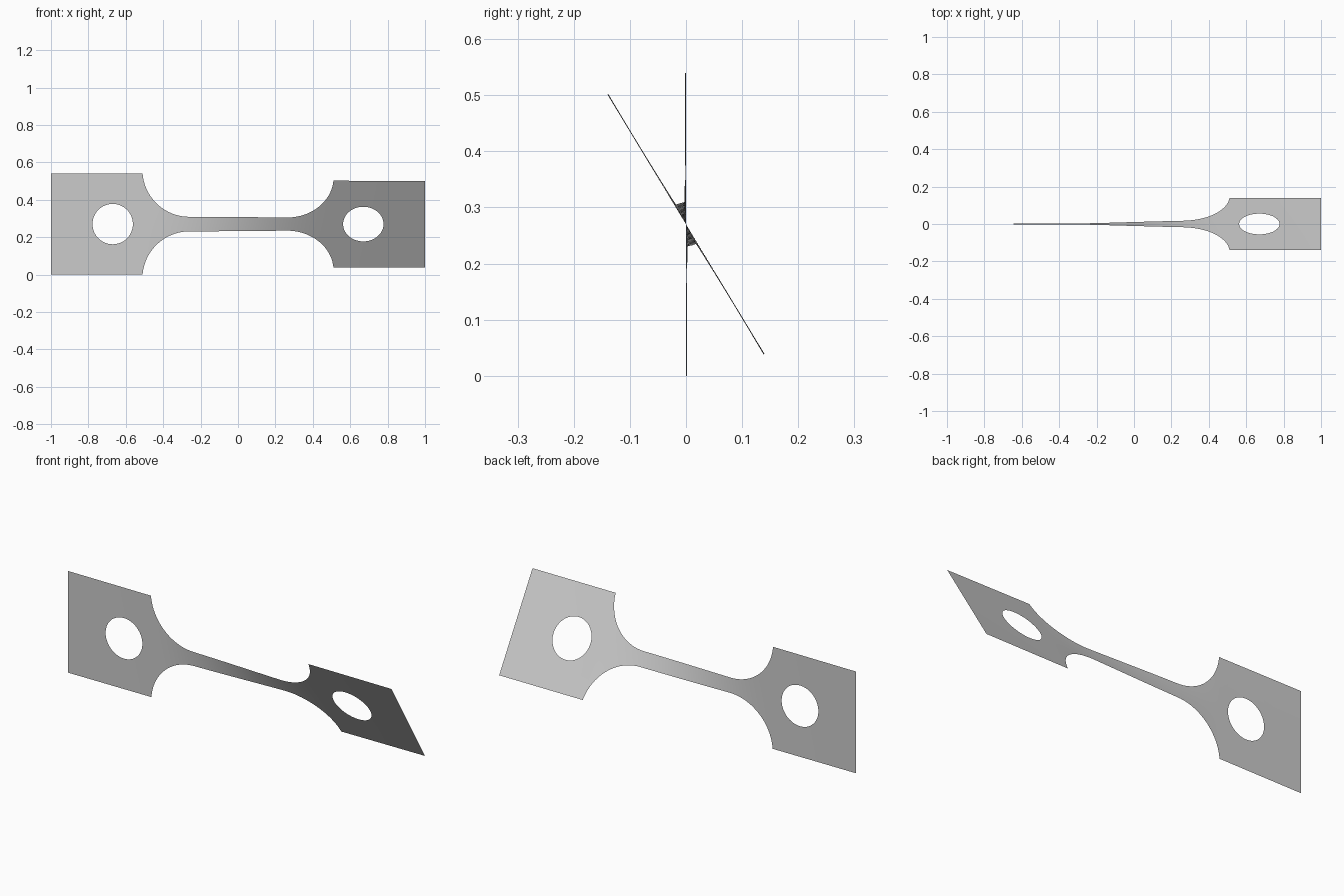
import bpy
import bmesh
from math import sin, cos, acos, sqrt, radians, pi

cube = bpy.data.objects.get("Cube")
if cube:
    bpy.data.objects.remove(cube, do_unlink=True)

HALF_H, NECK_H, MID_Z = 0.27, 0.039, 0.27
HOLE_X, HOLE_R = 0.67, 0.108
FIL_X, FIL_R = 0.26, 0.251
FIL_Z = NECK_H + FIL_R
FIL_END = acos((FIL_Z - HALF_H) / FIL_R)
HEAD_X = FIL_X + FIL_R * sin(FIL_END)


def outline(x):
    """Half height of the strip: neck, round fillet, head."""
    x = abs(x)
    if x >= HEAD_X - 1e-6:
        return HALF_H
    if x <= FIL_X:
        return NECK_H
    return FIL_Z - sqrt(FIL_R ** 2 - (x - FIL_X) ** 2)


def hole(x):
    """Half height of the round hole."""
    d = abs(abs(x) - HOLE_X)
    return sqrt(HOLE_R ** 2 - d * d) if d < HOLE_R - 1e-6 else 0.0


def twist(x):
    """Most of the twist happens in the neck, a little in the heads."""
    t = min(max((x + HEAD_X) / (2 * HEAD_X), 0), 1)
    return radians(29.6 * t * t * (3 - 2 * t) + 0.8 * (x + 1))


# Stations along half of the length, then mirrored
half = [FIL_X * i / 12 for i in range(12)]
half += [FIL_X + FIL_R * sin(FIL_END * i / 20) for i in range(21)]
half += [HOLE_X - HOLE_R * cos(pi * i / 32) for i in range(33)]
half += [0.84, 0.9, 0.95, 1.0]
stations = [-x for x in reversed(half[1:])] + half

# Upper and lower bands, welded on the centre line outside the holes
bm = bmesh.new()
for side in (1, -1):
    columns = []
    for x in stations:
        a = twist(x)
        lo, hi = hole(x), outline(x)
        column = []
        for k in range(5):
            h = side * (lo + (hi - lo) * k / 4)
            column.append(bm.verts.new((x, -h * sin(a), MID_Z + h * cos(a))))
        columns.append(column)
    for c, d in zip(columns, columns[1:]):
        for k in range(4):
            quad = [c[k], d[k], d[k + 1], c[k + 1]]
            bm.faces.new(quad if side > 0 else quad[::-1])
bmesh.ops.remove_doubles(bm, verts=bm.verts, dist=1e-5)

mesh = bpy.data.meshes.new("twisted_strip")
bm.to_mesh(mesh)
bm.free()
strip = bpy.data.objects.new("twisted_strip", mesh)
bpy.context.collection.objects.link(strip)
mesh.shade_smooth()

# Plain grey
grey = bpy.data.materials.new("light_grey")
grey.use_nodes = True
colour = (0.6, 0.6, 0.6, 1)
grey.diffuse_color = colour
grey.node_tree.nodes["Principled BSDF"].inputs["Base Color"].default_value = colour
mesh.materials.append(grey)
